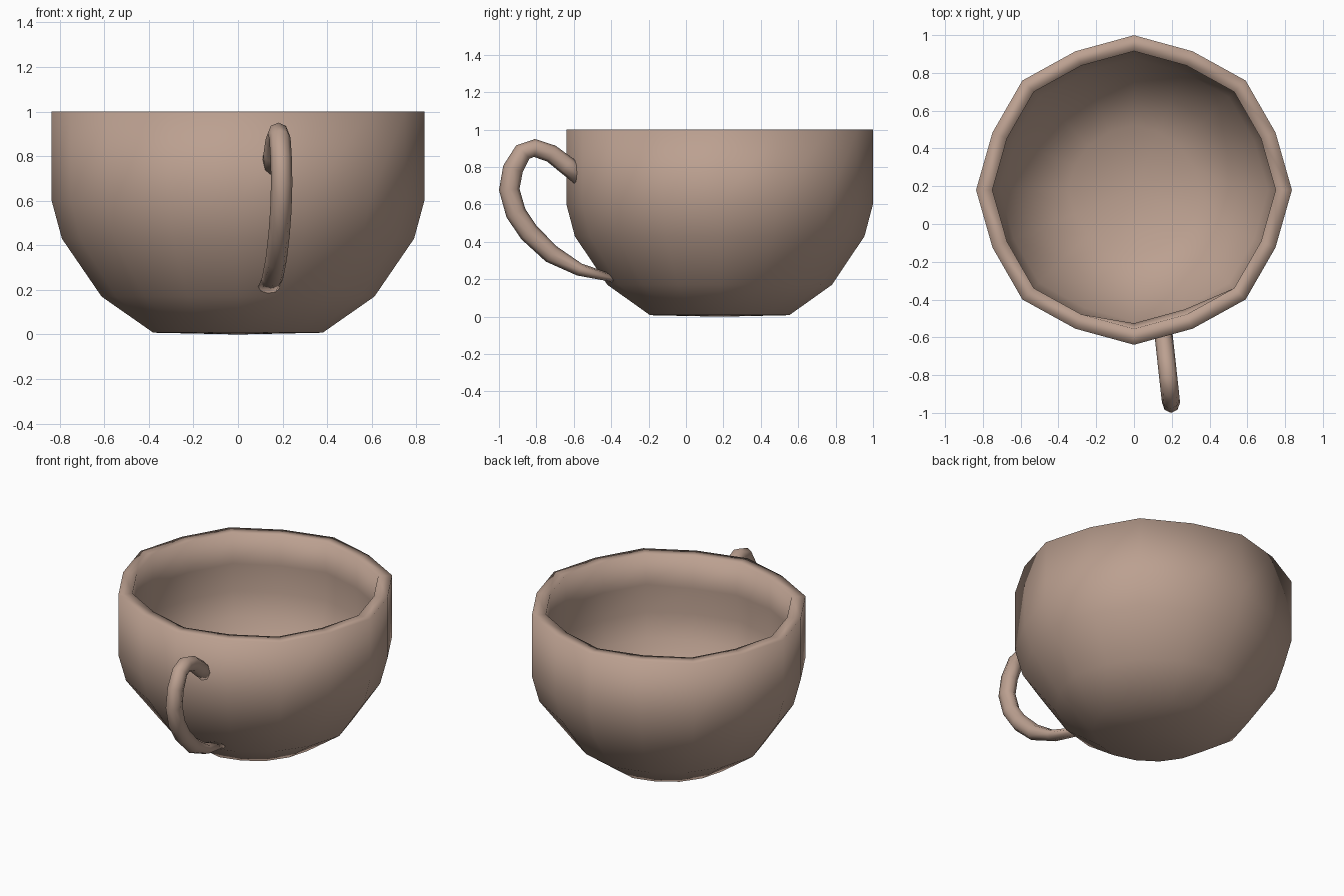
import bpy, bmesh, math
from mathutils import Vector

if "Cube" in bpy.data.objects:
    bpy.data.objects.remove(bpy.data.objects["Cube"])

clay = bpy.data.materials.new("warm_clay_brown")
clay.diffuse_color = (0.50, 0.352, 0.28, 1)
clay.use_nodes = True
clay.node_tree.nodes["Principled BSDF"].inputs["Base Color"].default_value = clay.diffuse_color


def finish(bm, name):
    bmesh.ops.recalc_face_normals(bm, faces=bm.faces)
    mesh = bpy.data.meshes.new(name)
    bm.to_mesh(mesh)
    bm.free()
    mesh.materials.append(clay)
    for p in mesh.polygons:
        p.use_smooth = True
    ob = bpy.data.objects.new(name, mesh)
    bpy.context.collection.objects.link(ob)
    return ob


def skin(bm, rings):
    """Bridge successive closed rings."""
    n = len(rings[0])
    for a, b in zip(rings, rings[1:]):
        for i in range(n):
            j = (i + 1) % n
            bm.faces.new((a[i], a[j], b[j], b[i]))


def fan(bm, ring, centre):
    c = bm.verts.new(centre)
    for i in range(len(ring)):
        bm.faces.new((ring[i], ring[(i + 1) % len(ring)], c))


# Cup bowl: 16-sided smooth lathe, every second corner slightly pulled in
CY, SIDES = 0.18, 16
profile = [(0.38, 0.008), (0.612, 0.17), (0.79, 0.43), (0.836, 0.60), (0.836, 1.0),
           (0.75, 1.0), (0.75, 0.80), (0.75, 0.62), (0.71, 0.466), (0.553, 0.23),
           (0.35, 0.09)]
bm = bmesh.new()
rings = []
for k, (r, z) in enumerate(profile):
    ring = []
    for i in range(SIDES):
        a = math.tau * i / SIDES
        s = r * (0.97 if i % 2 else 1.0)
        if z < 0.3 and i % 4 == 2:      # rounded-square base corners
            s *= 0.965
        if k == 6 and i in (12, 13):    # slight inner swelling behind the handle
            s *= 0.96
        ring.append(bm.verts.new((s * math.cos(a), CY + s * 0.98 * math.sin(a), z)))
    rings.append(ring)
skin(bm, rings)
fan(bm, rings[0], (0, CY, 0.0))
fan(bm, rings[-1], (0, CY, 0.082))
finish(bm, "cup_bowl")

# Handle: thin tube along an ear-shaped path (y, z, radius), leaning towards +x
path = [(-0.55, 0.74, 0.052), (-0.64, 0.81, 0.050), (-0.72, 0.872, 0.048),
        (-0.81, 0.902, 0.048), (-0.873, 0.88, 0.05), (-0.925, 0.79, 0.055),
        (-0.945, 0.68, 0.055), (-0.91, 0.555, 0.055), (-0.84, 0.45, 0.054),
        (-0.72, 0.335, 0.05), (-0.57, 0.252, 0.034), (-0.39, 0.205, 0.02)]
pts = [Vector((0.158 + (-0.6 - y) * 0.11, y, z)) for y, z, r in path]
bm = bmesh.new()
rings = []
for k, (p, (_, _, rad)) in enumerate(zip(pts, path)):
    t = (pts[min(k + 1, len(pts) - 1)] - pts[max(k - 1, 0)]).normalized()
    n = t.cross(Vector((1, 0, 0))).normalized()
    b = n.cross(t)
    rings.append([bm.verts.new(p + n * rad * math.cos(math.tau * i / 8)
                               + b * 0.048 * math.sin(math.tau * i / 8)) for i in range(8)])
skin(bm, rings)
bm.faces.new(rings[0])
bm.faces.new(rings[-1])
finish(bm, "cup_handle")
